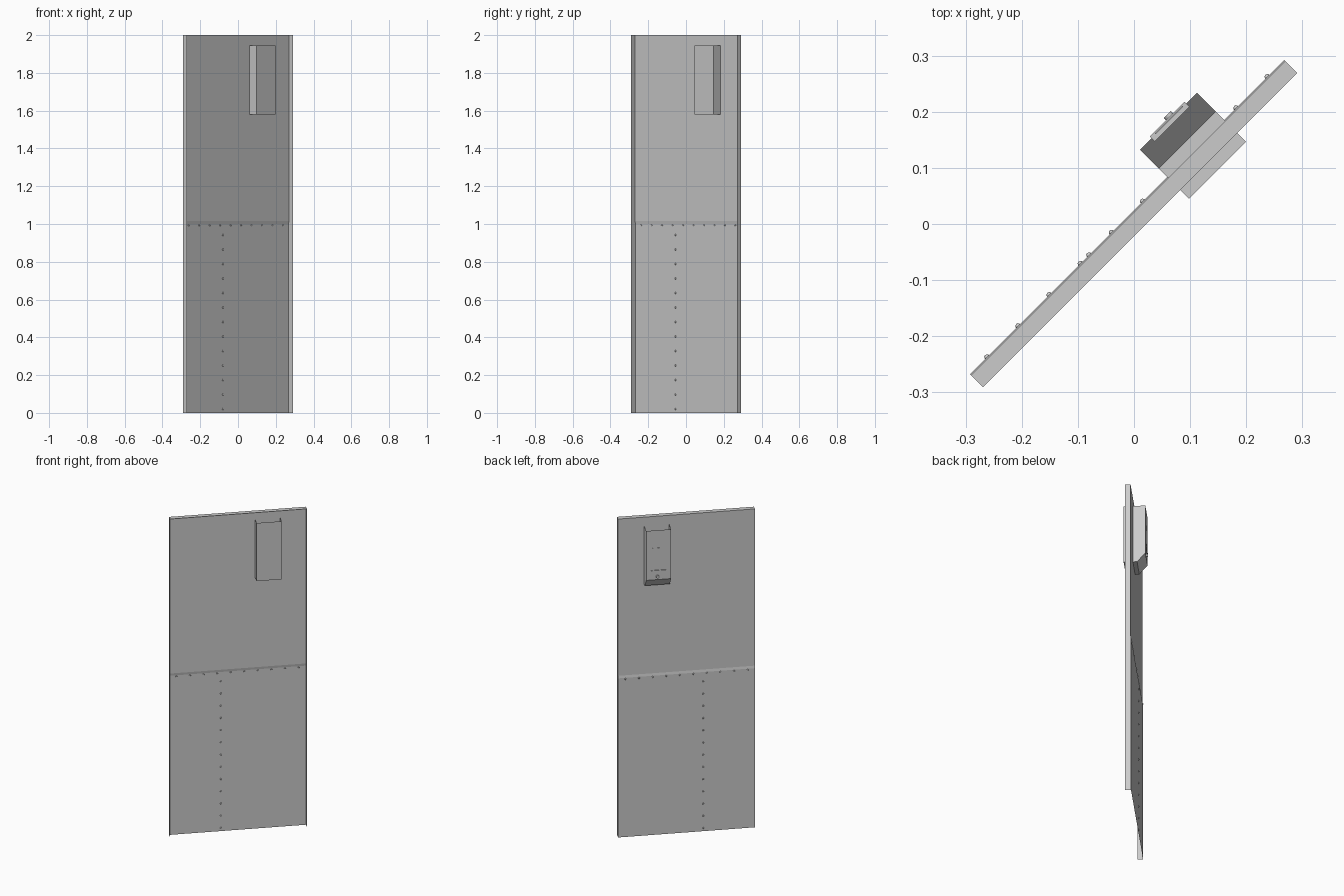
import bpy, bmesh, math
from mathutils import Matrix

cube = bpy.data.objects.get("Cube")
if cube:
    bpy.data.objects.remove(cube, do_unlink=True)

grey = bpy.data.materials.new("light_grey_metal")
grey.use_nodes = True
grey.diffuse_color = (0.6, 0.6, 0.6, 1)
grey.node_tree.nodes["Principled BSDF"].inputs["Base Color"].default_value = grey.diffuse_color

TURN = Matrix.Rotation(math.radians(45), 4, 'Z')
UPPER, LOWER = 0.015, 0.0175      # back surface of the two sheets
LEFT, RIGHT = 0.101, 0.245        # sides of the housings
TOP, BASE, FACE = 1.945, 1.58, 0.086


def finish(name, bm):
    mesh = bpy.data.meshes.new(name)
    bm.transform(TURN)
    bm.to_mesh(mesh)
    bm.free()
    mesh.materials.append(grey)
    obj = bpy.data.objects.new(name, mesh)
    bpy.context.collection.objects.link(obj)
    return obj


def folded_sheet(name, x0, x1, profile, corner):
    """Open tray: a folded (y, z) profile run along x, with two end plates."""
    bm = bmesh.new()
    ends = [[bm.verts.new((x, y, z)) for y, z in profile + [corner]] for x in (x0, x1)]
    for i in range(len(profile) - 1):
        bm.faces.new((ends[0][i], ends[0][i + 1], ends[1][i + 1], ends[1][i]))
    for end in ends:
        bm.faces.new(end)
    bmesh.ops.recalc_face_normals(bm, faces=bm.faces)
    return finish(name, bm)


def block(name, lo, hi):
    bm = bmesh.new()
    size = [b - a for a, b in zip(lo, hi)]
    mid = [(a + b) / 2 for a, b in zip(lo, hi)]
    bmesh.ops.create_cube(bm, size=1, matrix=Matrix.Translation(mid) @ Matrix.Diagonal((*size, 1)))
    return finish(name, bm)


# Door panel: flanged top and sides, open front, stepped seam at mid height
folded_sheet("door_panel", -0.396, 0.396,
             [(-0.0155, 2), (UPPER, 2), (UPPER, 1.015), (LOWER, 1.0), (LOWER, 0)],
             (-0.0155, 0))

# Open-topped housings on both sides of the panel
folded_sheet("back_housing", LEFT, RIGHT,
             [(FACE, TOP), (FACE, 1.635), (0.039, BASE), (UPPER, BASE)], (UPPER, TOP))
folded_sheet("front_housing", LEFT, RIGHT,
             [(-0.0375, TOP), (-0.0375, BASE), (UPPER, BASE)], (UPPER, TOP))

# Details on the back housing
block("window_plate", (0.14, FACE, 1.715), (0.21, FACE + 0.002, 1.835))
block("ledge", (0.13, 0.078, 1.685), (0.218, 0.0905, 1.695))
bm = bmesh.new()
bmesh.ops.create_cone(bm, cap_ends=True, segments=16, radius1=0.009, radius2=0.009, depth=0.01,
                      matrix=Matrix.Translation((0.18, FACE + 0.005, 1.655)) @ Matrix.Rotation(math.pi / 2, 4, 'X'))
finish("lock", bm)

# Rivets along the seam and down the lower sheet
spots = [(-0.353 + 0.0785 * i, 0.993) for i in range(10)]
spots += [(-0.096, 0.02 + 0.0768 * i) for i in range(13)]
bm = bmesh.new()
for x, z in spots:
    bmesh.ops.create_uvsphere(bm, u_segments=10, v_segments=6, radius=0.005,
                              matrix=Matrix.Translation((x, LOWER, z)))
for f in bm.faces:
    f.smooth = True
finish("rivets", bm)
